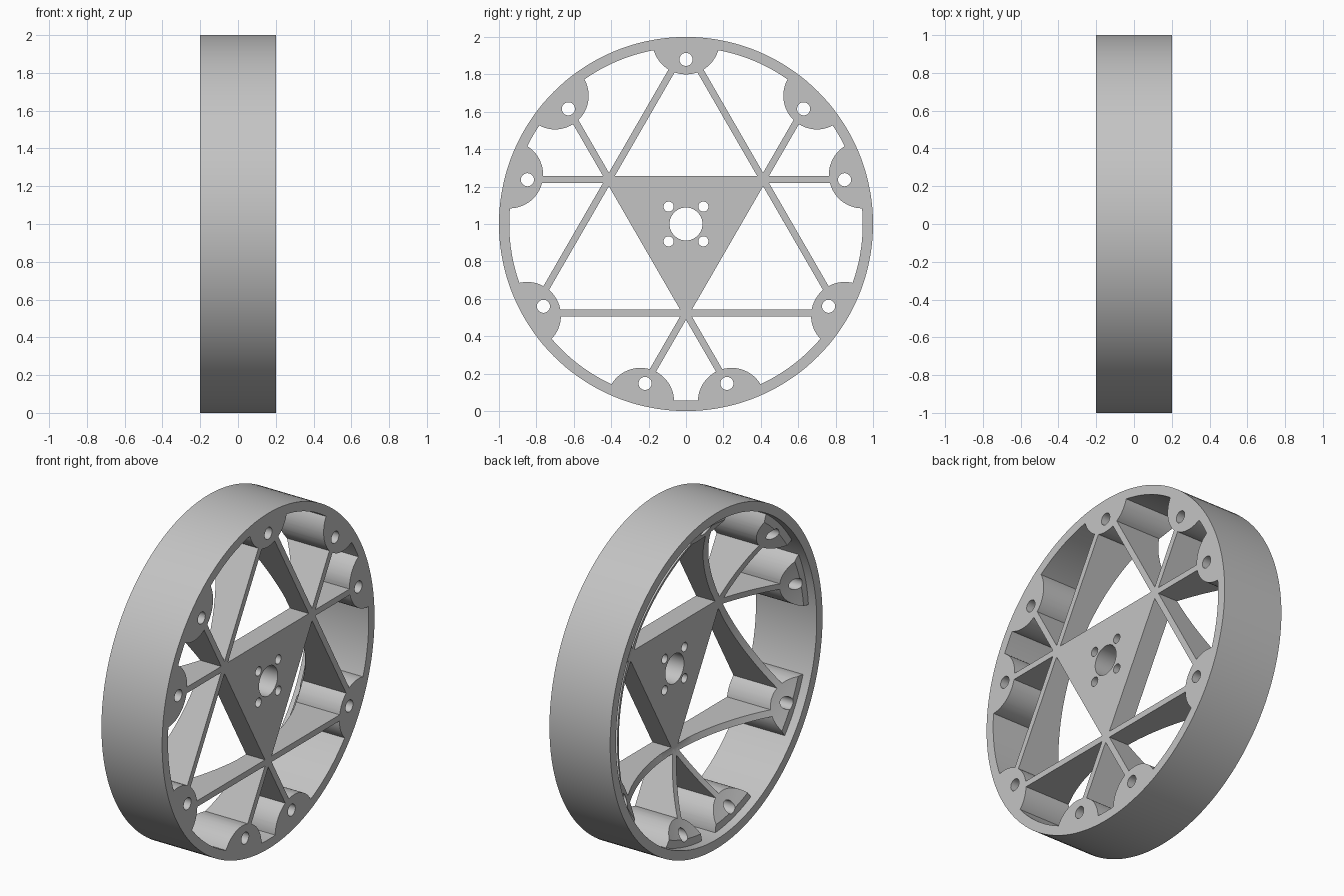
import bpy, bmesh, math
from math import sin, cos, radians, sqrt, pi

if "Cube" in bpy.data.objects:
    bpy.data.objects.remove(bpy.data.objects["Cube"])

grey = bpy.data.materials.new("wheel_grey")
grey.use_nodes = True
colour = (0.55, 0.55, 0.55, 1)
grey.diffuse_color = colour
grey.node_tree.nodes["Principled BSDF"].inputs["Base Color"].default_value = colour

HALF = 0.2          # half width of the wheel
HUB_BACK = 0.075    # back face of the hub plate
LEDGE = -0.148      # back face of the bosses next to the rim
LEDGE_R = 0.9
DISH = 1.5          # radius of the dished back
RIM_IN = 0.945
HOLE_R = 0.88


def finish(name, bm):
    bmesh.ops.recalc_face_normals(bm, faces=bm.faces)
    mesh = bpy.data.meshes.new(name)
    bm.to_mesh(mesh)
    bm.free()
    mesh.materials.append(grey)
    obj = bpy.data.objects.new(name, mesh)
    bpy.context.collection.objects.link(obj)
    return obj


def circle(y, z, r, n=40):
    return [(y + r * cos(2 * pi * i / n), z + r * sin(2 * pi * i / n)) for i in range(n)]


def prism(name, outlines, x0, x1):
    """Extrude closed (y, z) outlines along the axle."""
    bm = bmesh.new()
    for pts in outlines:
        low = [bm.verts.new((x0, y, z + 1)) for y, z in pts]
        high = [bm.verts.new((x1, y, z + 1)) for y, z in pts]
        bm.faces.new(low)
        bm.faces.new(high)
        n = len(pts)
        for i in range(n):
            j = (i + 1) % n
            bm.faces.new((low[i], low[j], high[j], high[i]))
    return finish(name, bm)


def revolve(name, profile, closed, n=144):
    """Turn an (x, radius) profile about the axle."""
    bm = bmesh.new()
    rings = []
    for x, r in profile:
        if r == 0:
            rings.append([bm.verts.new((x, 0, 1))] * n)
        else:
            rings.append([bm.verts.new((x, y, z + 1)) for y, z in circle(0, 0, r, n)])
    pairs = list(zip(rings, rings[1:]))
    if closed:
        pairs.append((rings[-1], rings[0]))
    for a, b in pairs:
        for i in range(n):
            j = (i + 1) % n
            corners = list(dict.fromkeys((a[i], a[j], b[j], b[i])))
            bm.faces.new(corners)
    return finish(name, bm)


def cut(obj, cutter, operation):
    mod = obj.modifiers.new("cut", "BOOLEAN")
    mod.operation = operation
    mod.solver = "EXACT"
    mod.object = cutter


def bake(obj):
    deps = bpy.context.evaluated_depsgraph_get()
    mesh = bpy.data.meshes.new_from_object(obj.evaluated_get(deps))
    obj.modifiers.clear()
    obj.data = mesh
    mesh.materials.clear()
    mesh.materials.append(grey)


def polar(r, degrees):
    return r * cos(radians(degrees)), r * sin(radians(degrees))


# Rim
rim = revolve("rim", [(-HALF, 1), (HALF, 1), (HALF, RIM_IN), (-HALF, RIM_IN)], True)

# Envelope with the dished back that trims spokes and bosses
dish_top = sqrt(DISH ** 2 - LEDGE_R ** 2)
start = sqrt(DISH ** 2 - (dish_top + HUB_BACK - LEDGE) ** 2)
profile = [(HUB_BACK, 0)]
for i in range(15):
    r = start + (LEDGE_R - start) * i / 14
    profile.append((LEDGE + sqrt(DISH ** 2 - r * r) - dish_top, r))
profile += [(LEDGE, 0.95), (HALF, 0.95), (HALF, 0)]
envelope = revolve("envelope_cutter", profile, False)

# Screw holes in the bosses
boss_angles = [a + 120 * k for k in range(3) for a in (90, 44.4, 15.6)]
bolt_cutter = prism("bolt_cutter", [circle(*polar(HOLE_R, a), 0.035) for a in boss_angles], -0.4, 0.4)

# Bosses on the inside of the rim
parts = [rim]
for i, a in enumerate(boss_angles):
    boss = prism(f"boss_{i + 1}", [circle(*polar(0.98, a), 0.18, 64)], -0.3, 0.3)
    cut(boss, envelope, "INTERSECT")
    cut(boss, bolt_cutter, "DIFFERENCE")
    parts.append(boss)

# Four spokes from each hub corner
for k in range(3):
    corner = 30 + 120 * k
    cy, cz = polar(0.476, corner)
    for turn, length in ((-90, 0.69), (-30, 0.39), (30, 0.39), (90, 0.69)):
        uy, uz = polar(1, corner + turn)
        outline = [(cy + uy * t - uz * w, cz + uz * t + uy * w)
                   for t, w in ((-0.01, -0.018), (length, -0.018), (length, 0.018), (-0.01, 0.018))]
        spoke = prism(f"spoke_{len(parts) - 9}", [outline], -0.3, 0.3)
        cut(spoke, envelope, "INTERSECT")
        parts.append(spoke)

# Triangular hub plate with an axle hole and four screw holes
hub = prism("hub_plate", [[polar(0.512, 30 + 120 * k) for k in range(3)]], HUB_BACK, HALF)
holes = [circle(0, 0, 0.088, 64)]
holes += [circle(y, z, 0.027) for y in (-0.093, 0.093) for z in (-0.093, 0.093)]
hub_cutter = prism("hub_cutter", holes, -0.4, 0.4)
cut(hub, hub_cutter, "DIFFERENCE")
parts.append(hub)

for obj in parts:
    bake(obj)
for helper in (envelope, bolt_cutter, hub_cutter):
    bpy.data.objects.remove(helper)

# Smooth shading with crisp edges
bpy.ops.object.select_all(action="DESELECT")
for obj in parts:
    obj.select_set(True)
bpy.context.view_layer.objects.active = rim
bpy.ops.object.shade_smooth_by_angle(angle=radians(25))
